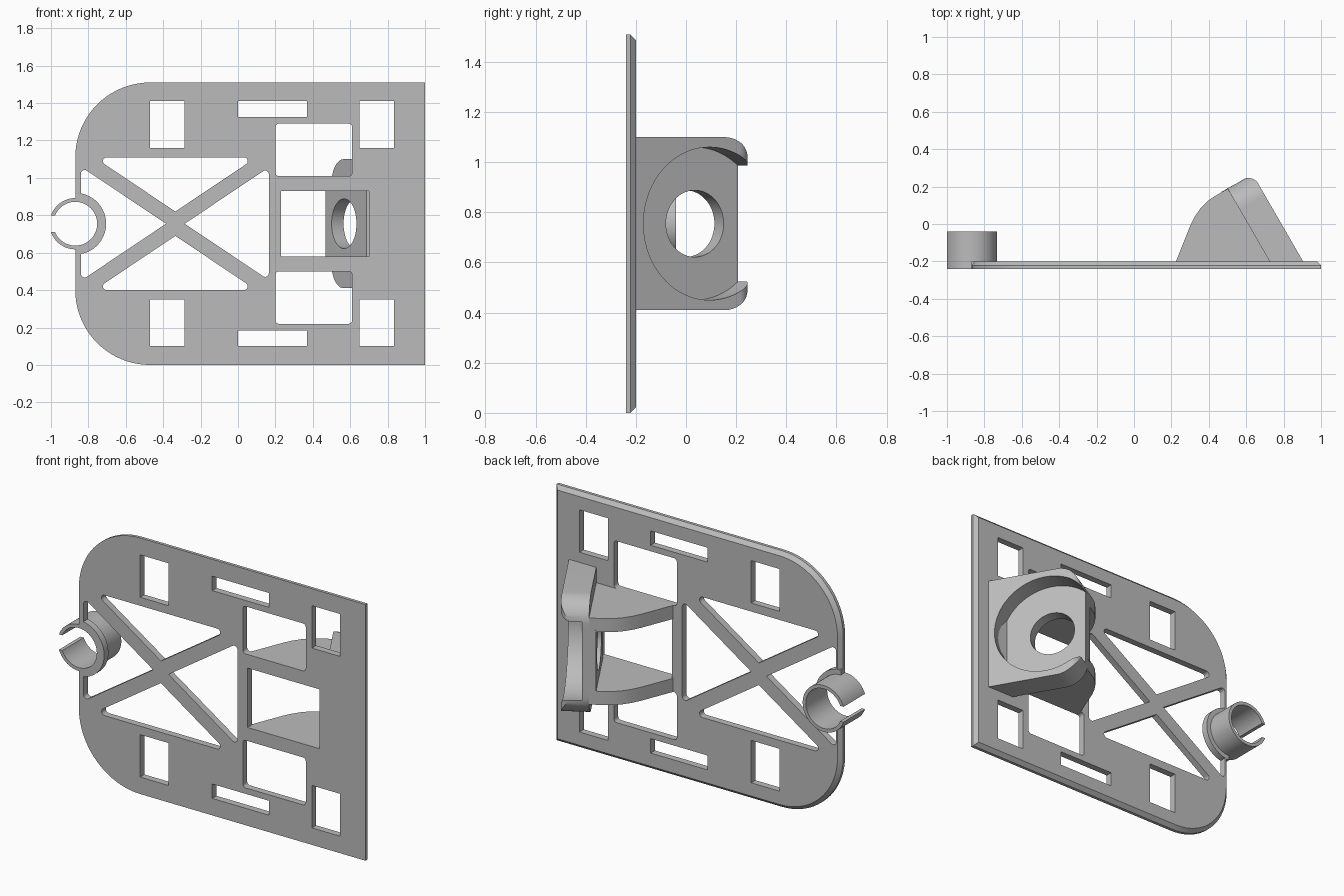
import bpy, bmesh, math
from mathutils import Vector, Matrix

cube = bpy.data.objects.get("Cube")
if cube:
    bpy.data.objects.remove(cube, do_unlink=True)

grey = bpy.data.materials.new("plain grey")
grey.use_nodes = True
COLOUR = (0.5, 0.5, 0.5, 1)
grey.diffuse_color = COLOUR
grey.node_tree.nodes["Principled BSDF"].inputs["Base Color"].default_value = COLOUR

MID = 0.755                       # mirror height of the whole part
FRONT, BACK = -0.24, -0.20        # plate faces
X, Y, Z = Vector((1, 0, 0)), Vector((0, 1, 0)), Vector((0, 0, 1))
U = Vector((0.5, -math.sqrt(0.75), 0))    # down the tilted bracket
N = Vector((math.sqrt(0.75), 0.5, 0))     # out of the tilted bracket
FACING, FLAT, TILTED = (X, Z, Y), (X, Y, Z), (U, Z, N)


def loft(name, loops, frame):
    """Solid through (outline, depth) loops; frame gives the three axes."""
    a, b, c = frame
    bm = bmesh.new()
    rings = [[bm.verts.new(a * p[0] + b * p[1] + c * d) for p in pts] for pts, d in loops]
    n = len(rings[0])
    for r, s in zip(rings, rings[1:]):
        for i in range(n):
            bm.faces.new((r[i], r[(i + 1) % n], s[(i + 1) % n], s[i]))
    bm.faces.new(rings[0])
    bm.faces.new(rings[-1])
    bmesh.ops.recalc_face_normals(bm, faces=bm.faces)
    mesh = bpy.data.meshes.new(name)
    bm.to_mesh(mesh)
    bm.free()
    mesh.materials.append(grey)
    obj = bpy.data.objects.new(name, mesh)
    bpy.context.collection.objects.link(obj)
    return obj


def prism(name, pts, lo, hi, frame=FACING):
    return loft(name, [(pts, lo), (pts, hi)], frame)


def arc(cx, cy, r, start, end, steps):
    angles = [math.radians(start + (end - start) * i / steps) for i in range(steps + 1)]
    return [(cx + r * math.cos(t), cy + r * math.sin(t)) for t in angles]


def circle(cx, cy, r, steps=64):
    return arc(cx, cy, r, 0, 360, steps)[:-1]


def rounded(pts, radii, steps=6):
    """Polygon with each corner filleted by its own radius."""
    out = []
    for i, (p, r) in enumerate(zip(pts, radii)):
        p = Vector(p)
        if r == 0:
            out.append(tuple(p))
            continue
        d0 = (Vector(pts[i - 1]) - p).normalized()
        d1 = (Vector(pts[(i + 1) % len(pts)]) - p).normalized()
        half = d0.angle(d1) / 2
        centre = p + (d0 + d1).normalized() * (r / math.sin(half))
        start = p + d0 * (r / math.tan(half)) - centre
        end = p + d1 * (r / math.tan(half)) - centre
        sweep = math.atan2(start.x * end.y - start.y * end.x, start.dot(end))
        for k in range(steps + 1):
            out.append(tuple(centre + Matrix.Rotation(sweep * k / steps, 2) @ start))
    return out


def box(x0, x1, z0, z1, r=0):
    return rounded([(x0, z0), (x1, z0), (x1, z1), (x0, z1)], [r] * 4)


def flip(pts):
    return [(x, 2 * MID - z) for x, z in pts]


def combine(obj, other, operation):
    mod = obj.modifiers.new("combine", 'BOOLEAN')
    mod.operation, mod.solver, mod.object = operation, 'EXACT', other
    bpy.context.view_layer.objects.active = obj
    bpy.ops.object.modifier_apply(modifier=mod.name)
    bpy.data.objects.remove(other, do_unlink=True)


# Base plate with rounded left corners and a chamfered back rim
def outline(d):
    r = 0.40
    return ([(1 - d, d), (1 - d, 2 * MID - d)]
            + arc(-0.87 + r, 2 * MID - r, r - d, 90, 180, 20)
            + arc(-0.87 + r, r, r - d, 180, 270, 20))


plate = loft("base_plate", [(outline(0), FRONT), (outline(0), -0.222),
                            (outline(0.022), BACK)], FACING)

# Openings in the plate
openings = [box(0.23, 0.70, 0.58, 0.93)]
for shape in (box(-0.47, -0.285, 1.16, 1.41), box(0.65, 0.835, 1.16, 1.41),
              box(0, 0.37, 1.325, 1.41), box(0.20, 0.61, 1.01, 1.29, 0.018),
              rounded([(-0.335, 0.82), (0.098, 1.11), (-0.768, 1.11)], [0, 0.02, 0.02])):
    openings += [shape, flip(shape)]
for apex, side in ((-0.285, 0.165), (-0.385, -0.84)):
    rise = abs(side - apex) * 0.67
    openings.append(rounded([(apex, MID), (side, MID + rise), (side, MID - rise)],
                            [0, 0.02, 0.02]))
for shape in openings:
    combine(plate, prism("opening_cutter", shape, -0.4, 0), 'DIFFERENCE')

# Snap clip: collar, tube, bore and mouth
CX = -0.87
combine(plate, prism("collar", arc(CX, MID, 0.165, -90, 90, 32), FRONT, BACK), 'UNION')
combine(plate, prism("bore_cutter", circle(CX, MID, 0.125), -0.4, 0.2), 'DIFFERENCE')
clip = prism("clip_tube", circle(CX, MID, 0.137), FRONT, -0.04)
combine(clip, prism("bore_cutter", circle(CX, MID, 0.117), -0.4, 0.2), 'DIFFERENCE')
combine(clip, prism("mouth_cutter", box(-1.1, -0.92, MID - 0.045, MID + 0.045),
                    -0.4, 0.2), 'DIFFERENCE')


# Tilted bracket, rounded along its top edge and at its upper corners
def tilted_profile(n0, n1, r):
    foot = [((n * 0.5 + 0.21) / math.sqrt(0.75), n) for n in (n1, n0)]
    pts = rounded([(0.085, n0), (0.085, n1)] + foot, [0, r, 0, 0], 10)
    return [tuple((U * u + N * n).xy) for u, n in pts]


bracket = prism("bracket", tilted_profile(0.528, 0.683, 0.06), 0.41, 1.10, FLAT)
face = rounded([(0.085, 0.41), (0.9, 0.41), (0.9, 1.10), (0.085, 1.10)],
               [0.13, 0, 0, 0.13], 12)
combine(bracket, prism("corner_cutter", face, 0.3, 0.9, TILTED), 'INTERSECT')
combine(bracket, prism("bracket_core", tilted_profile(0.49, 0.55, 0), 0.57, 0.94, FLAT), 'UNION')
combine(bracket, prism("recess_cutter", circle(0.285, MID, 0.305, 96), 0.564, 0.9, TILTED),
        'DIFFERENCE')
combine(bracket, prism("hole_cutter", circle(0.285, MID, 0.133), 0.3, 0.9, TILTED), 'DIFFERENCE')

# Curved ribs that brace the bracket
rib = [(0.22, -0.21), (0.26, -0.11), (0.30, -0.01), (0.325, 0.04), (0.355, 0.083),
       (0.39, 0.12), (0.43, 0.148), (0.50, 0.188), (0.52, 0.175), (0.745, -0.21)]
ribs = [prism("upper_rib", rib, 0.93, 1.01, FLAT), prism("lower_rib", rib, 0.50, 0.58, FLAT)]

# Smooth the curved walls, keep edges crisp
for obj in [plate, clip, bracket] + ribs:
    bpy.ops.object.select_all(action='DESELECT')
    obj.select_set(True)
    bpy.context.view_layer.objects.active = obj
    bpy.ops.object.shade_smooth_by_angle(angle=math.radians(30))
